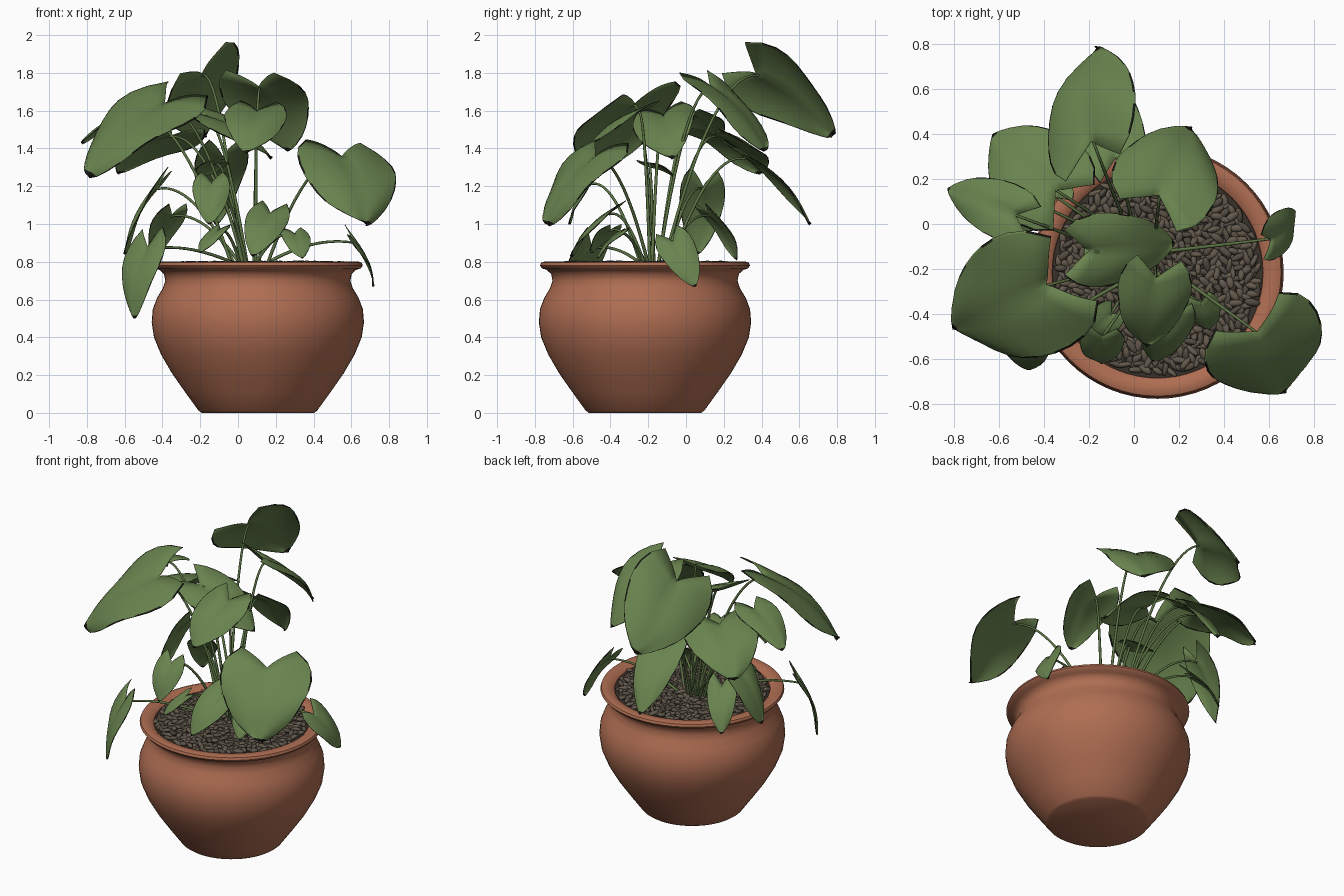
import bpy, bmesh, math, random
from mathutils import Vector, Matrix

random.seed(4)
if "Cube" in bpy.data.objects:
    bpy.data.objects.remove(bpy.data.objects["Cube"], do_unlink=True)

POT = Vector((0.105, -0.217, 0))
ROOT = Vector((0.06, -0.16, 0.77))


def material(name, rgb):
    mat = bpy.data.materials.new(name)
    mat.use_nodes = True
    mat.diffuse_color = (*rgb, 1)
    bsdf = mat.node_tree.nodes["Principled BSDF"]
    bsdf.inputs["Base Color"].default_value = (*rgb, 1)
    bsdf.inputs["Roughness"].default_value = 0.8
    return mat


TERRACOTTA = material("terracotta", (0.43, 0.155, 0.085))
LEAF = material("leaf green", (0.142, 0.23, 0.078))
DRY = material("dry leaf edge", (0.01, 0.011, 0.007))
STEM = material("stem green", (0.11, 0.18, 0.06))
STONE = material("brown stone", (0.128, 0.102, 0.074))
DARK_STONE = material("dark stone", (0.09, 0.074, 0.055))
SOIL = material("dark soil", (0.04, 0.031, 0.024))


def add_mesh(name, bm, *mats):
    mesh = bpy.data.meshes.new(name)
    for face in bm.faces:
        face.smooth = True
    bm.to_mesh(mesh)
    bm.free()
    obj = bpy.data.objects.new(name, mesh)
    bpy.context.collection.objects.link(obj)
    for mat in mats:
        mesh.materials.append(mat)
    return obj


def lathe(name, profile, mat, steps=64):
    bm = bmesh.new()
    verts = [bm.verts.new(POT + Vector((r, 0, z))) for r, z in profile]
    edges = [bm.edges.new(pair) for pair in zip(verts, verts[1:])]
    bmesh.ops.spin(bm, geom=verts + edges, cent=POT, axis=(0, 0, 1),
                   angle=math.tau, steps=steps)
    bmesh.ops.remove_doubles(bm, verts=bm.verts, dist=0.0005)
    bmesh.ops.recalc_face_normals(bm, faces=bm.faces)
    obj = add_mesh(name, bm, mat)
    bpy.ops.object.select_all(action="DESELECT")
    obj.select_set(True)
    bpy.context.view_layer.objects.active = obj
    bpy.ops.object.shade_smooth_by_angle(angle=math.radians(40))


# Pot with rolled rim, and the soil bed inside
lathe("pot", [(0, 0), (0.297, 0), (0.314, 0.012), (0.385, 0.11), (0.455, 0.21),
              (0.513, 0.31), (0.55, 0.4), (0.562, 0.48), (0.556, 0.55),
              (0.533, 0.61), (0.503, 0.66), (0.49, 0.7), (0.497, 0.735),
              (0.52, 0.757), (0.545, 0.765), (0.556, 0.78), (0.55, 0.795),
              (0.53, 0.802), (0.49, 0.797), (0.47, 0.78), (0.46, 0.7),
              (0, 0.68)], TERRACOTTA)
lathe("soil", [(0, 0.77), (0.468, 0.77)], SOIL)

# Elongated stones scattered evenly over the soil, every third one darker
bm = bmesh.new()
COUNT = 680
for i in range(COUNT):
    r = 0.45 * math.sqrt((i + 0.5) / COUNT)
    a = i * math.pi * (3 - math.sqrt(5))
    spot = POT + Vector((r * math.cos(a), r * math.sin(a), random.uniform(0.772, 0.792)))
    turn = Matrix.Rotation(random.uniform(0, math.tau), 4, "Z")
    tilt = Matrix.Rotation(random.uniform(-0.35, 0.35), 4, "Y")
    size = Matrix.Diagonal((random.uniform(0.027, 0.04), random.uniform(0.012, 0.018), 0.013, 1))
    stone = bmesh.ops.create_icosphere(bm, subdivisions=2, radius=1,
                                       matrix=Matrix.Translation(spot) @ turn @ tilt @ size)
    for vert in stone["verts"]:
        for face in vert.link_faces:
            face.material_index = int(i % 3 == 0)
add_mesh("stones", bm, STONE, DARK_STONE)

# Half-width of a heart-shaped blade from lobe end to tip
WIDTHS = [0.6, 0.86, 0.97, 1.0, 0.97, 0.9, 0.81, 0.69, 0.53, 0.32, 0.02]
# Positions across the blade, with a narrow strip along each margin
ACROSS = [-1, -0.965] + [k / 6 for k in range(-5, 6)] + [0.965, 1]


def leaf(name, base, tip, side):
    """Heart-shaped blade; base is the notch, side spans the widest part."""
    base, tip, side = Vector(base), Vector(tip), Vector(side)
    axis = tip - base
    length, half = axis.length, side.length / 2
    axis.normalize()
    side = (side - axis * side.dot(axis)).normalized()
    normal = side.cross(axis)
    if normal.z < 0:
        normal.negate()
    phase = random.uniform(0, math.tau)
    bm = bmesh.new()
    # A short extra row near the end carries the dry tip
    spans = [(i / (len(WIDTHS) - 1), w) for i, w in enumerate(WIDTHS)]
    spans.insert(-1, (0.965, 0.16))
    rows = []
    for t, w in spans:
        row = []
        for s in ACROSS:
            along = t - 0.27 * abs(s) ** 0.85 * (1 - t) ** 1.6
            lift = 0.1 * length * math.sin(math.pi * t)
            lift += half * w * (0.14 * abs(s) - 0.28 * s * s)
            lift += 0.07 * half * s * s * math.sin(7 * t + phase + 2 * s)
            row.append(bm.verts.new(base + axis * along * length
                                    + side * s * w * half + normal * lift))
        rows.append(row)
    last_col = len(ACROSS) - 2
    for i, (low, high) in enumerate(zip(rows, rows[1:])):
        for j in range(last_col + 1):
            face = bm.faces.new((low[j], low[j + 1], high[j + 1], high[j]))
            margin = j in (0, last_col) and math.sin(2.1 * i + phase + j) > -0.1
            face.material_index = int(margin or high is rows[-1])
    bm.normal_update()
    if sum(f.normal.dot(normal) for f in bm.faces) < 0:
        bmesh.ops.reverse_faces(bm, faces=bm.faces)
    obj = add_mesh(name, bm, LEAF, DRY)
    thick = obj.modifiers.new("thickness", "SOLIDIFY")
    thick.thickness = 0.004
    stem(base, axis * length)


stems = bpy.data.curves.new("stems", "CURVE")
stems.dimensions = "3D"
stems.bevel_depth = 0.008
stems.bevel_resolution = 2
stems.use_fill_caps = True
stems.materials.append(STEM)


def stem(base, blade):
    """Arching stalk from the root cluster to the blade notch."""
    start = ROOT + (base - ROOT) * 0.12
    start += Vector((random.uniform(-0.04, 0.04), random.uniform(-0.04, 0.04), 0))
    start.z = ROOT.z
    bend = start.lerp(base, 0.55)
    bend.z = base.z + 0.03
    end = base + blade * 0.04
    spline = stems.splines.new("POLY")
    steps = 14
    spline.points.add(steps)
    for i, point in enumerate(spline.points):
        t = i / steps
        p = start.lerp(bend, t).lerp(bend.lerp(end, t), t)
        point.co = (*p, 1)
        point.radius = 1.15 - 0.4 * t


# Large upper leaves
leaf("leaf_top", (-0.19, 0.37, 1.8), (-0.17, 0.78, 1.47), (0.39, 0.1, 0.34))
leaf("leaf_back", (0.11, 0.13, 1.73), (0.26, 0.42, 1.39), (0.44, -0.2, 0))
leaf("leaf_right_front", (-0.39, -0.27, 1.64), (-0.8, -0.47, 1.26), (0.27, -0.52, -0.17))
leaf("leaf_left_front", (0.55, -0.48, 1.36), (0.68, -0.74, 1.0), (0.5, 0.25, -0.02))
leaf("leaf_right_back", (-0.35, 0.15, 1.47), (-0.63, 0.4, 1.27), (0.34, 0.3, -0.02))
leaf("leaf_far_right", (-0.53, 0.04, 1.58), (-0.83, 0.16, 1.43), (0.1, 0.24, 0))
leaf("leaf_middle", (-0.2, -0.12, 1.58), (0.18, -0.08, 1.35), (0.04, -0.32, -0.12))
leaf("leaf_front", (0.1, -0.24, 1.6), (0.05, -0.54, 1.38), (0.32, -0.06, -0.05))
leaf("leaf_low_back", (-0.08, 0.3, 1.36), (-0.12, 0.66, 1.0), (0.28, 0.05, 0))

# Drooping outer leaves
leaf("leaf_droop_right", (-0.48, -0.5, 0.88), (-0.55, -0.6, 0.5), (0.19, -0.19, 0))
leaf("leaf_droop_back", (-0.42, 0.09, 1.2), (-0.6, 0.06, 0.84), (0.02, 0.24, 0))
leaf("leaf_droop_left", (0.61, -0.07, 0.91), (0.72, 0.05, 0.67), (-0.04, 0.18, 0.08))

# Small young leaves
leaf("leaf_young_front", (0.17, -0.4, 1.06), (0.08, -0.61, 0.83), (0.22, -0.03, -0.03))
leaf("leaf_young_heart", (-0.14, -0.5, 1.22), (-0.15, -0.62, 1.0), (0.2, 0, 0))
leaf("leaf_young_left", (0.3, -0.35, 0.95), (0.34, -0.47, 0.82), (0.15, 0.03, 0))
leaf("leaf_young_right", (-0.1, -0.4, 0.97), (-0.2, -0.5, 0.85), (0.1, -0.1, 0))
leaf("leaf_young_back", (-0.35, 0.12, 1.05), (-0.45, 0.27, 0.81), (0.16, 0.09, 0))
leaf("leaf_young_inner", (-0.12, -0.2, 1.32), (-0.2, -0.06, 1.25), (0.15, 0.06, 0))

# Stalks become one mesh
stalks = bpy.data.objects.new("stems", stems)
bpy.context.collection.objects.link(stalks)
bpy.ops.object.select_all(action="DESELECT")
stalks.select_set(True)
bpy.context.view_layer.objects.active = stalks
bpy.ops.object.convert(target="MESH")
